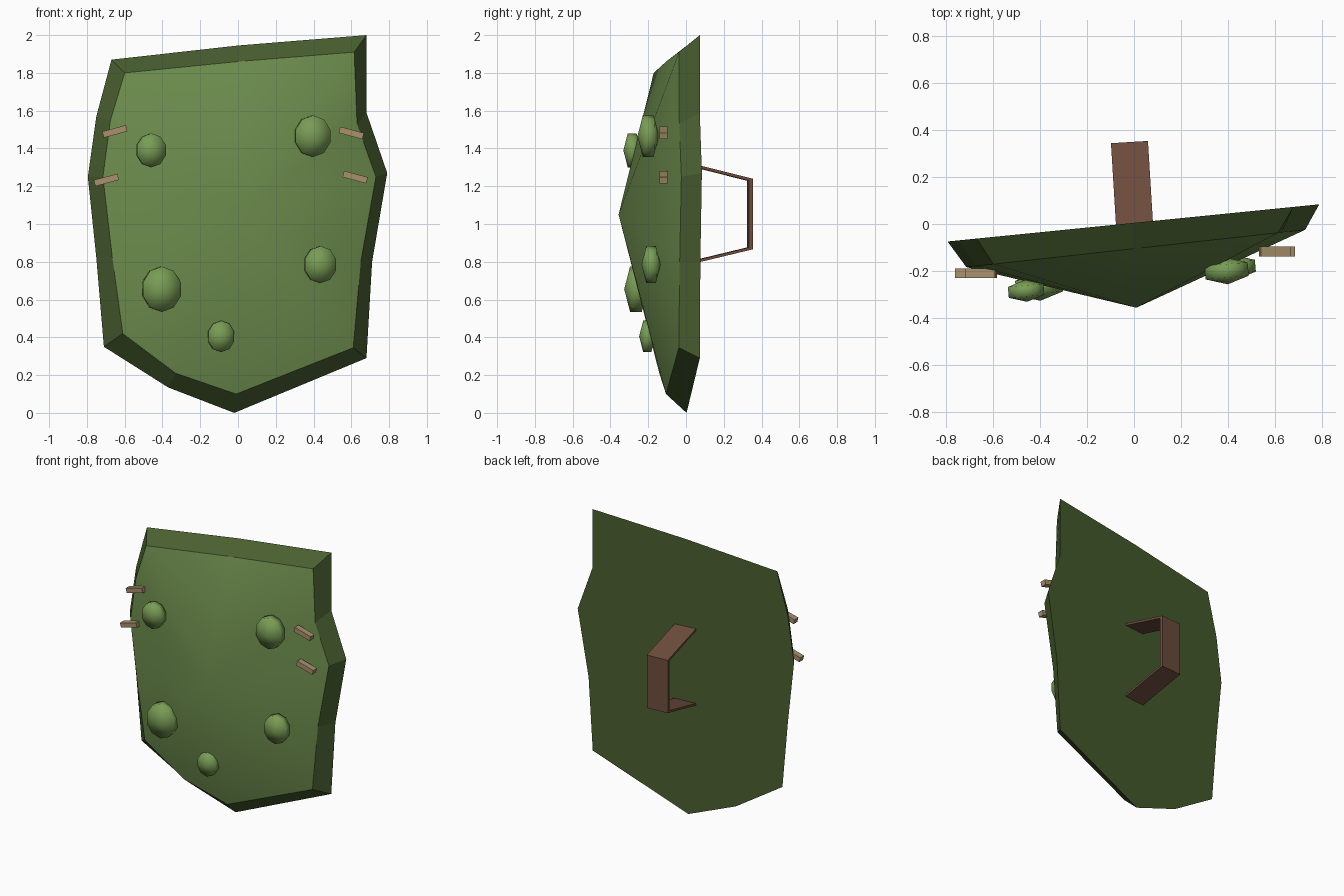
import bpy, bmesh, math
from mathutils import Matrix, Vector

if "Cube" in bpy.data.objects:
    bpy.data.objects.remove(bpy.data.objects["Cube"])


def srgb(r, g, b):
    def lin(c):
        c /= 255
        return c / 12.92 if c <= 0.04045 else ((c + 0.055) / 1.055) ** 2.4
    return (lin(r), lin(g), lin(b), 1)


def material(name, *rgb):
    m = bpy.data.materials.new(name)
    m.diffuse_color = srgb(*rgb)
    m.use_nodes = True
    m.node_tree.nodes["Principled BSDF"].inputs["Base Color"].default_value = m.diffuse_color
    return m


SHELL = material("shell green", 110, 142, 78)
RIM = material("dark green", 74, 96, 48)
BUMP = material("light green", 120, 156, 84)
WOOD = material("brown", 110, 77, 61)
TAN = material("tan", 168, 144, 108)


def finish(bm, name, *mats):
    bmesh.ops.recalc_face_normals(bm, faces=bm.faces)
    me = bpy.data.meshes.new(name)
    bm.to_mesh(me)
    bm.free()
    ob = bpy.data.objects.new(name, me)
    bpy.context.collection.objects.link(ob)
    for m in mats:
        me.materials.append(m)
    return ob


# Shield: tilted flat back, bevelled rim, front faces meeting at a central peak
OUTER = [(-0.67, 1.87), (0, 1.945), (0.68, 2.0), (0.68, 1.59), (0.79, 1.27),
         (0.71, 0.8), (0.68, 0.29), (-0.02, 0.0), (-0.37, 0.135),
         (-0.71, 0.35), (-0.75, 0.82), (-0.795, 1.25), (-0.75, 1.57)]
INNER = [(-0.6, 1.8), (0, 1.86), (0.615, 1.91), (0.63, 1.53), (0.73, 1.25),
         (0.65, 0.8), (0.61, 0.345), (-0.01, 0.1), (-0.33, 0.21),
         (-0.61, 0.42), (-0.665, 0.82), (-0.715, 1.25), (-0.675, 1.55)]
bm = bmesh.new()
back = [bm.verts.new((x, 0.005 + 0.1 * x, z)) for x, z in OUTER]
front = [bm.verts.new((x, -0.105 + 0.11 * x, z)) for x, z in INNER]
peak = bm.verts.new((0.01, -0.357, 1.05))
bm.faces.new(back)
for i in range(len(back)):
    j = (i + 1) % len(back)
    bm.faces.new((back[i], back[j], front[j], front[i]))
    f = bm.faces.new((front[i], front[j], peak))
    f.material_index = 1
    f.smooth = True
finish(bm, "shield", RIM, SHELL)

# Rounded bumps on the front: centre, then half sizes across x and z
BUMPS = [(-0.46, -0.285, 1.39, 0.08, 0.09), (0.395, -0.2, 1.465, 0.097, 0.11),
         (-0.405, -0.265, 0.655, 0.105, 0.12), (0.435, -0.185, 0.785, 0.087, 0.098),
         (-0.09, -0.205, 0.405, 0.072, 0.083)]
for n, (x, y, z, rx, rz) in enumerate(BUMPS):
    bm = bmesh.new()
    bmesh.ops.create_uvsphere(bm, u_segments=10, v_segments=3, radius=1)
    m = (Matrix.Translation((x, y, z)) @ Matrix.Rotation(math.radians(5), 4, 'Z')
         @ Matrix.Diagonal((rx / 0.866, rz * 0.52, rz / 0.866, 1))
         @ Matrix.Rotation(math.pi / 2, 4, 'X'))
    bmesh.ops.transform(bm, matrix=m, verts=bm.verts)
    for f in bm.faces:
        f.smooth = True
    finish(bm, f"bump_{n + 1}", BUMP)

# Short pegs near the side edges
PEGS = [(-0.652, -0.21, 1.49, -15), (-0.697, -0.21, 1.233, -15),
        (0.6, -0.118, 1.482, 15), (0.62, -0.118, 1.248, 15)]
for n, (x, y, z, a) in enumerate(PEGS):
    bm = bmesh.new()
    bmesh.ops.create_cube(bm, size=1)
    m = (Matrix.Translation((x, y, z)) @ Matrix.Rotation(math.radians(a), 4, 'Y')
         @ Matrix.Diagonal((0.13, 0.042, 0.034, 1)))
    bmesh.ops.transform(bm, matrix=m, verts=bm.verts)
    finish(bm, f"peg_{n + 1}", TAN)

# Handle on the back: a bent strap, outer and inner side profiles joined
OUT = [(0.0, 1.327), (0.35, 1.24), (0.35, 0.866), (0.0, 0.782)]
IN = [(0.0, 1.312), (0.328, 1.229), (0.328, 0.876), (0.0, 0.797)]
bm = bmesh.new()
rows = [[bm.verts.new((s * 0.079, y, z)) for y, z in prof]
        for prof in (OUT, IN) for s in (-1, 1)]
ol, orr, il, ir = rows
ring = (ol, orr, ir, il)
for k in range(3):
    for a, b in zip(ring, ring[1:] + ring[:1]):
        bm.faces.new((a[k], a[k + 1], b[k + 1], b[k]))
for k in (0, 3):
    bm.faces.new([r[k] for r in ring])
bmesh.ops.transform(bm, verts=bm.verts, matrix=Matrix.Translation((0.002, 0, 0))
                    @ Matrix.Rotation(math.radians(3.5), 4, 'Z'))
finish(bm, "handle", WOOD)
